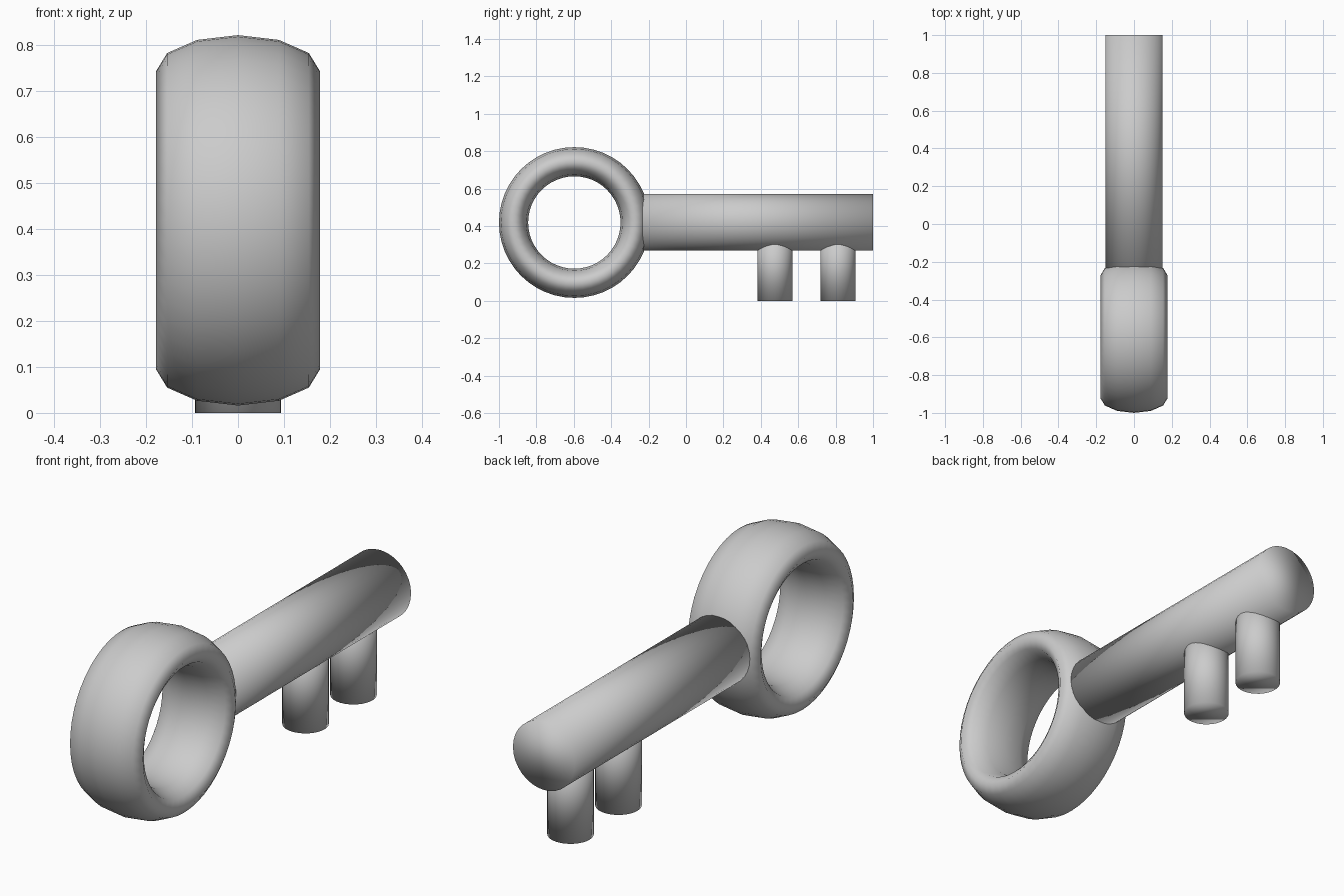
import bpy
from math import pi

if "Cube" in bpy.data.objects:
    bpy.data.objects.remove(bpy.data.objects["Cube"])

AXIS_Z = 0.42  # height of the shaft and ring centre


def finish(name, scale=(1, 1, 1)):
    obj = bpy.context.object
    obj.name = name
    obj.scale = scale
    bpy.ops.object.transform_apply(location=False, rotation=True, scale=True)
    bpy.ops.object.shade_smooth()
    return obj


def rod(name, radius, start, end, rotation=(0, 0, 0)):
    mid = [(a + b) / 2 for a, b in zip(start, end)]
    length = sum(abs(b - a) for a, b in zip(start, end))
    bpy.ops.mesh.primitive_cylinder_add(vertices=32, radius=radius, depth=length,
                                        location=mid, rotation=rotation)
    return finish(name)


# Ring handle: torus around x, its tube widened along x
bpy.ops.mesh.primitive_torus_add(location=(0, -0.597, AXIS_Z - 0.001), rotation=(0, pi / 2, 0),
                                 major_segments=48, minor_segments=12,
                                 major_radius=0.325, minor_radius=0.078)
finish("ring_handle", (1, 1, 0.178 / 0.078))

# Shaft running back from the ring
rod("shaft", 0.152, (0, -0.28, AXIS_Z), (0, 1.0, AXIS_Z), (-pi / 2, 0, 0))

# Two round teeth hanging from the shaft
for name, y in (("front_tooth", 0.475), ("back_tooth", 0.812)):
    rod(name, 0.094, (0, y, 0), (0, y, 0.38))
